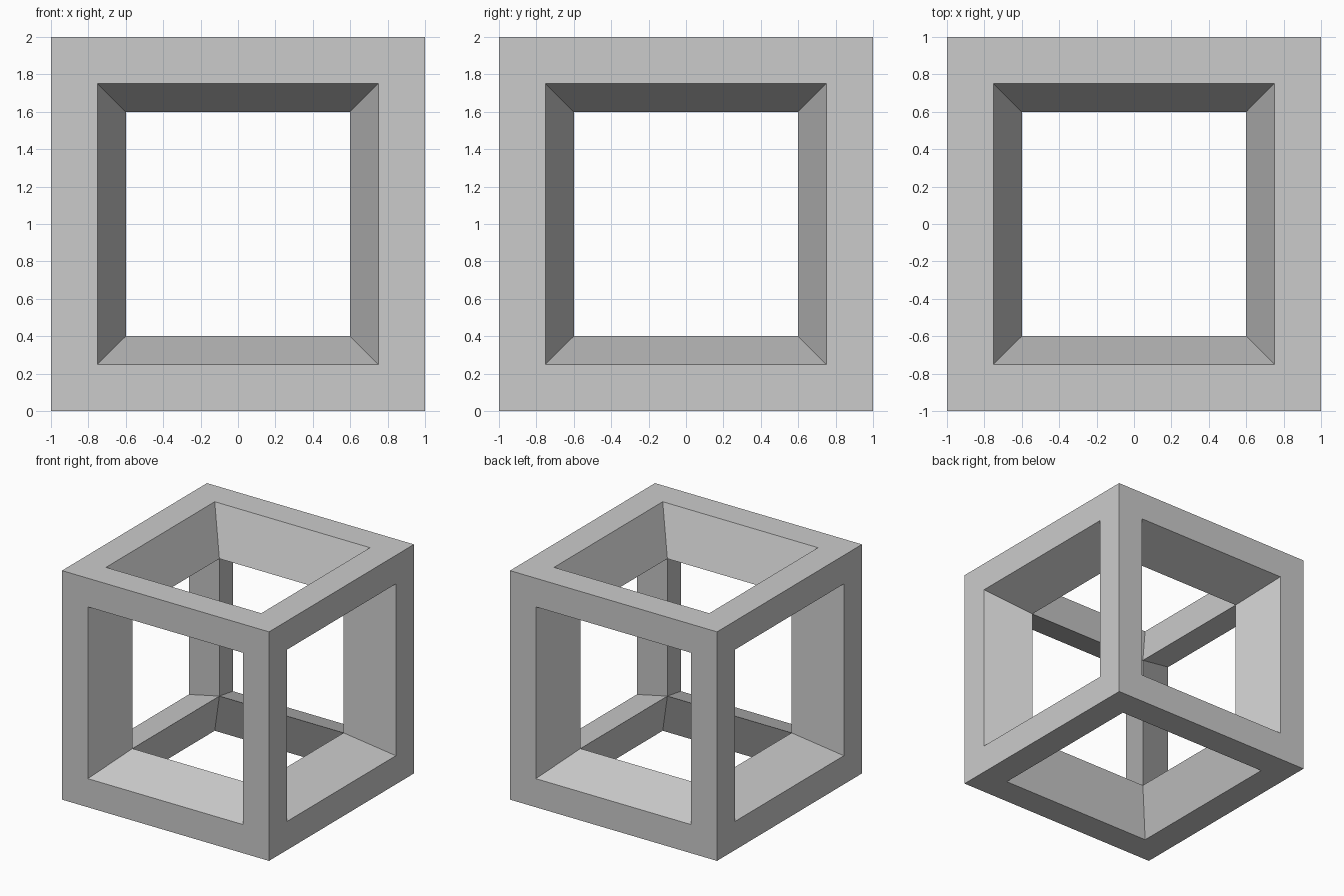
import bpy, bmesh
from mathutils import Matrix

if "Cube" in bpy.data.objects:
    bpy.data.objects.remove(bpy.data.objects["Cube"])

OUTER = 2.0      # cube side
BORDER = 0.25    # flat rim width on each face
TAPER = 0.15     # how far each opening narrows inwards
DEPTH = 0.4      # depth of the tapered opening

bm = bmesh.new()
bmesh.ops.create_cube(bm, size=OUTER, matrix=Matrix.Translation((0, 0, OUTER / 2)))
openings = list(bm.faces)

# Flat rim on every face, then the tapered walls down to the inner cube corners
bmesh.ops.inset_individual(bm, faces=openings, thickness=BORDER, use_even_offset=True)
bmesh.ops.inset_individual(bm, faces=openings, thickness=TAPER, use_even_offset=True)
for f in openings:
    shift = -f.normal * DEPTH
    for v in f.verts:
        v.co += shift

# Open the holes and join the walls along the shared inner edges
bmesh.ops.delete(bm, geom=openings, context='FACES')
bmesh.ops.remove_doubles(bm, verts=bm.verts[:], dist=0.001)
bmesh.ops.recalc_face_normals(bm, faces=bm.faces[:])

mesh = bpy.data.meshes.new("cube_frame")
bm.to_mesh(mesh)
bm.free()
frame = bpy.data.objects.new("cube_frame", mesh)
bpy.context.collection.objects.link(frame)
